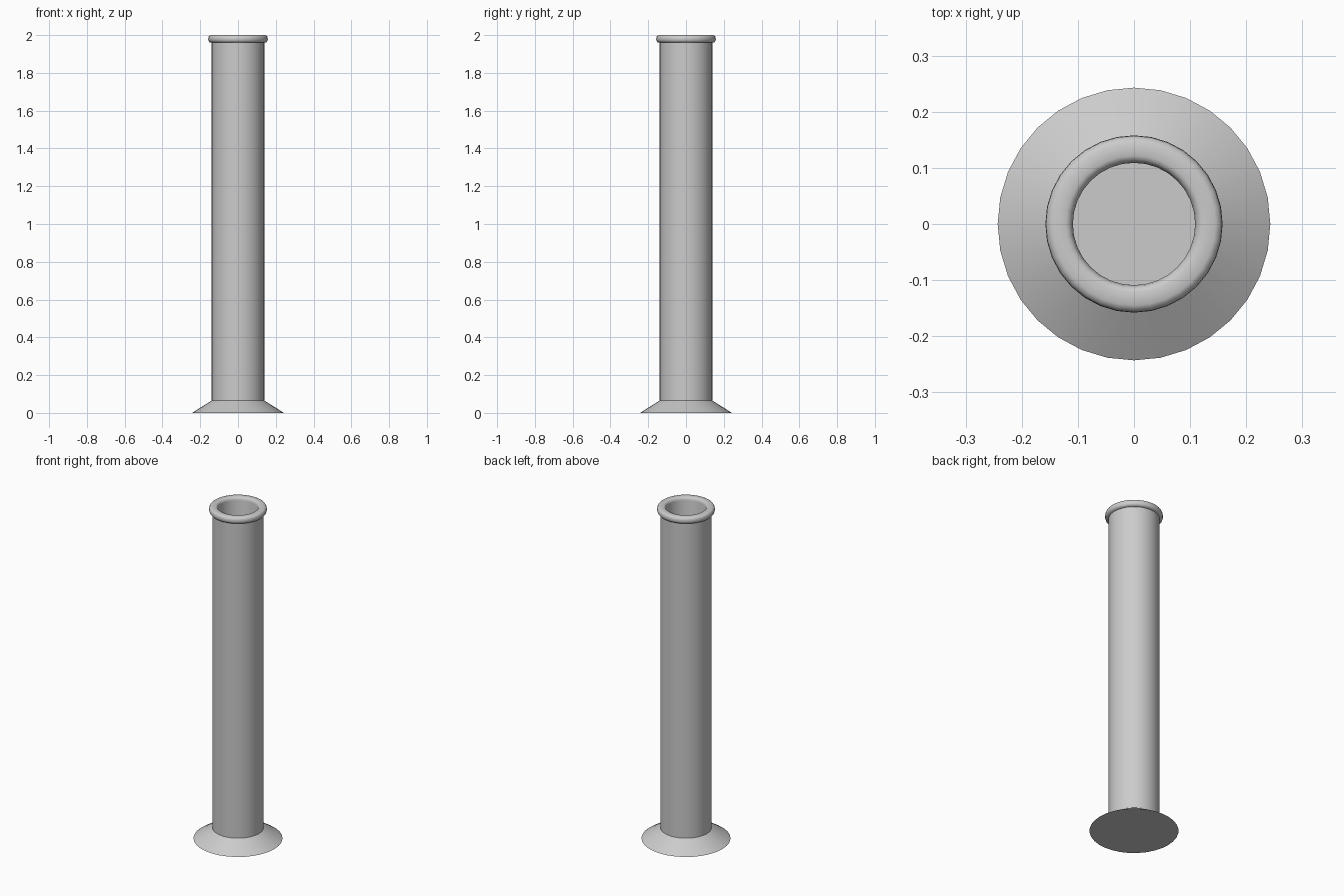
import bpy, bmesh, math

if "Cube" in bpy.data.objects:
    bpy.data.objects.remove(bpy.data.objects["Cube"])


def lathe(name, profile, sides, angle=40):
    """Revolve an (r, z) profile around z; r = 0 ends close on the axis."""
    bm = bmesh.new()
    verts = [bm.verts.new((r, 0, z)) for r, z in profile]
    edges = [bm.edges.new(pair) for pair in zip(verts, verts[1:])]
    bmesh.ops.spin(bm, geom=verts + edges, cent=(0, 0, 0), axis=(0, 0, 1),
                   angle=2 * math.pi, steps=sides, use_duplicate=False)
    bmesh.ops.remove_doubles(bm, verts=bm.verts, dist=1e-5)
    bmesh.ops.recalc_face_normals(bm, faces=bm.faces)
    mesh = bpy.data.meshes.new(name)
    bm.to_mesh(mesh)
    bm.free()
    obj = bpy.data.objects.new(name, mesh)
    bpy.context.collection.objects.link(obj)
    bpy.ops.object.select_all(action='DESELECT')
    obj.select_set(True)
    bpy.context.view_layer.objects.active = obj
    bpy.ops.object.shade_smooth_by_angle(angle=math.radians(angle))
    return obj


# Flared foot, closed underneath
foot = [(0, 0), (0.243, 0), (0.14, 0.065)]

# Rolled rim at the mouth
lip = [(0.14, 1.96), (0.15, 1.962), (0.156, 1.969), (0.158, 1.978),
       (0.157, 1.988), (0.153, 1.996), (0.145, 2.0),
       (0.122, 2.0), (0.115, 1.997), (0.111, 1.99), (0.109, 1.98)]

# Hollow bore and inner floor
bore = [(0.109, 0.065), (0, 0.065)]

lathe("cylinder_vessel", foot + lip + bore, 32)
